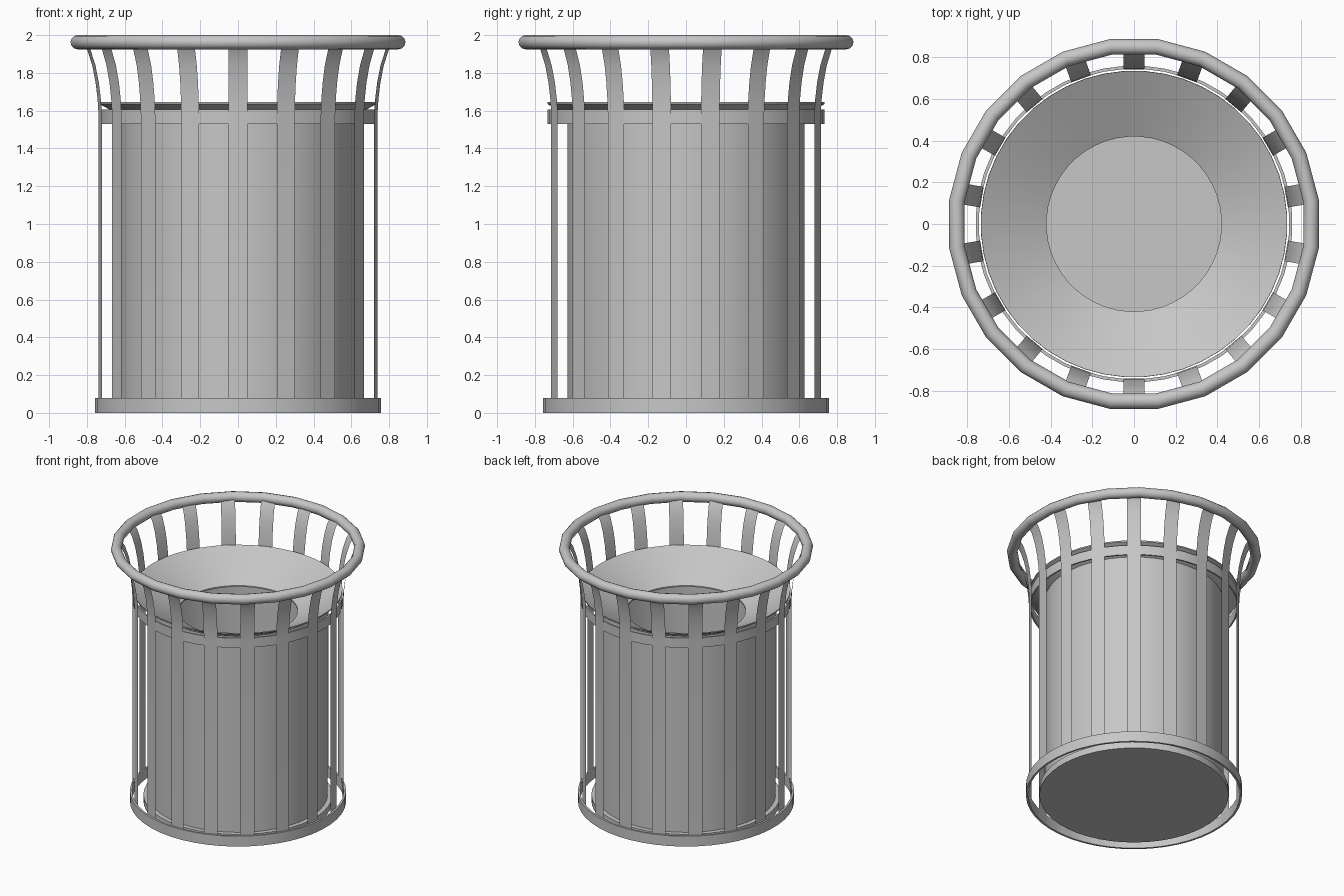
import bpy, bmesh, math
from mathutils import Matrix, Vector

if "Cube" in bpy.data.objects:
    bpy.data.objects.remove(bpy.data.objects["Cube"], do_unlink=True)

# One painted metal for every part
GREY = (0.57, 0.57, 0.57, 1.0)
metal = bpy.data.materials.new("grey_metal")
metal.use_nodes = True
metal.diffuse_color = GREY
metal.node_tree.nodes["Principled BSDF"].inputs["Base Color"].default_value = GREY


def finish(bm, name, angle=35):
    """Turn a bmesh into a smooth-shaded object with the shared metal."""
    bmesh.ops.recalc_face_normals(bm, faces=bm.faces[:])
    mesh = bpy.data.meshes.new(name)
    bm.to_mesh(mesh)
    bm.free()
    mesh.materials.append(metal)
    obj = bpy.data.objects.new(name, mesh)
    bpy.context.collection.objects.link(obj)
    bpy.ops.object.select_all(action="DESELECT")
    obj.select_set(True)
    bpy.context.view_layer.objects.active = obj
    bpy.ops.object.shade_smooth_by_angle(angle=math.radians(angle))
    return obj


def lathe(name, profile, steps=48, closed=True):
    """Spin an (r, z) profile around the z axis, with a flat to the front."""
    bm = bmesh.new()
    verts = [bm.verts.new((r, 0, z)) for r, z in profile]
    edges = [bm.edges.new(pair) for pair in zip(verts, verts[1:])]
    if closed:
        edges.append(bm.edges.new((verts[-1], verts[0])))
    bmesh.ops.rotate(bm, verts=verts, matrix=Matrix.Rotation(math.pi / steps, 3, "Z"))
    bmesh.ops.spin(bm, geom=verts + edges, axis=(0, 0, 1), cent=(0, 0, 0),
                   angle=math.tau, steps=steps, use_merge=False)
    bmesh.ops.remove_doubles(bm, verts=bm.verts[:], dist=0.0005)
    return finish(bm, name)


def hoop(name, inner, outer, bottom, top):
    return lathe(name, [(inner, bottom), (outer, bottom), (outer, top), (inner, top)])


# Inner bin with a wider foot plate
lathe("inner_bin", [(0, 0), (0.665, 0), (0.665, 0.05), (0.63, 0.05), (0.63, 1.57),
                    (0.62, 1.57), (0.62, 0.06), (0, 0.06)], closed=False)

# Funnel lid with a round opening
lathe("funnel_lid", [(0.42, 1.465), (0.735, 1.635), (0.735, 1.645), (0.42, 1.475)])

# Flat hoops that hold the slats
hoop("base_hoop", 0.745, 0.76, 0, 0.08)
hoop("upper_hoop", 0.725, 0.736, 1.53, 1.605)

# Round top rim
TUBE = 0.0375
lathe("top_rim", [(0.857 + TUBE * math.cos(a), 2 - TUBE + TUBE * math.sin(a))
                  for a in (math.tau * i / 12 for i in range(12))], steps=24)

# Vertical slats flaring outwards to the rim
SLATS = 18
PATH = [(0.741, 0.005), (0.741, 1.58), (0.746, 1.66), (0.757, 1.75),
        (0.775, 1.84), (0.801, 1.92), (0.83, 1.965)]
bm = bmesh.new()
rows = [[bm.verts.new((x, -r, z)) for x in (-0.05, 0.05)] for r, z in PATH]
for (a, b), (c, d) in zip(rows, rows[1:]):
    bm.faces.new((a, b, d, c))
bmesh.ops.solidify(bm, geom=bm.faces[:], thickness=0.007)
first = finish(bm, "slat_1")
for i in range(1, SLATS):
    slat = bpy.data.objects.new(f"slat_{i + 1}", first.data)
    slat.rotation_euler.z = math.tau * i / SLATS
    bpy.context.collection.objects.link(slat)
